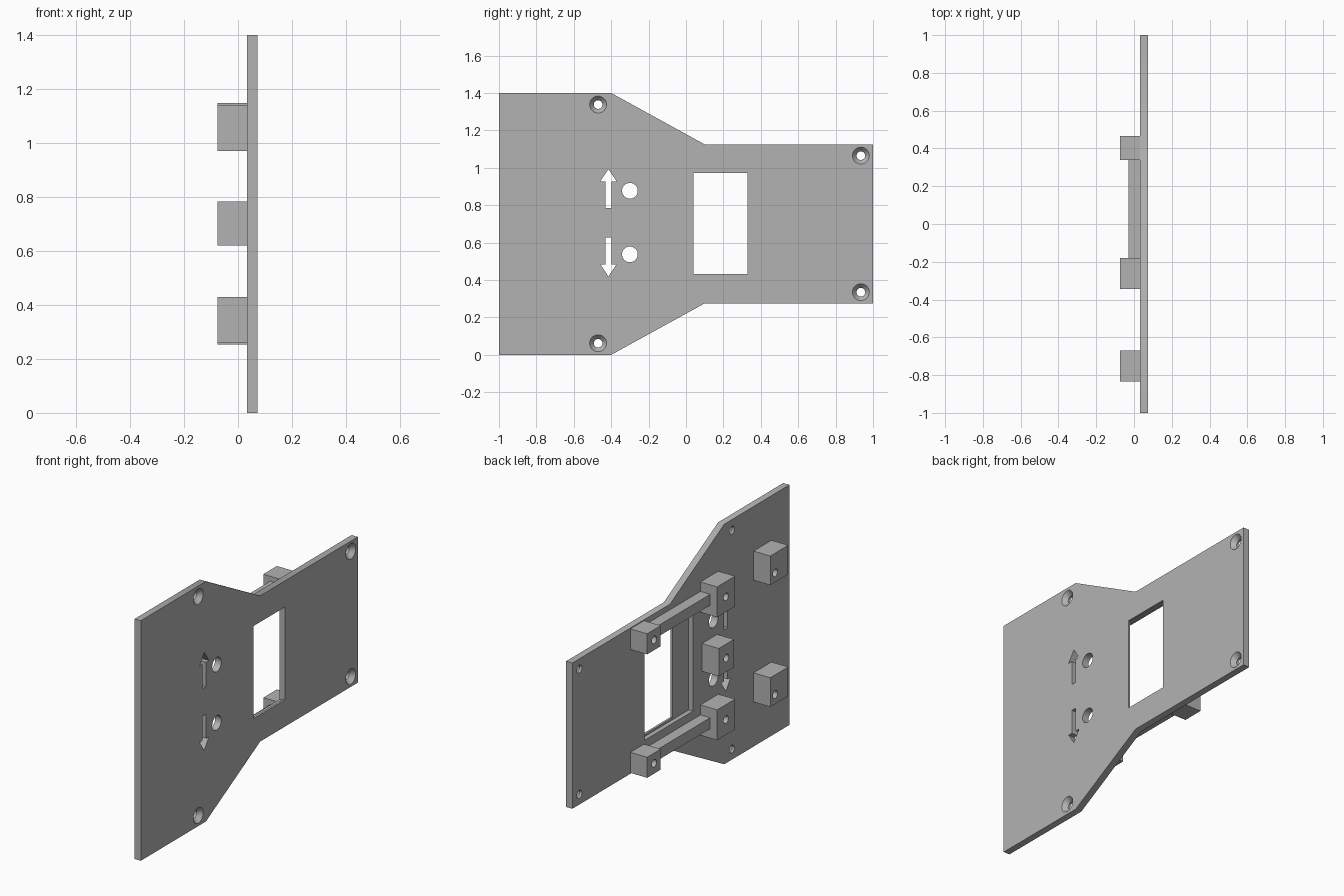
import bpy, bmesh, math
from mathutils import Matrix

if "Cube" in bpy.data.objects:
    bpy.data.objects.remove(bpy.data.objects["Cube"])

grey = bpy.data.materials.new("plain grey")
grey.use_nodes = True
grey.diffuse_color = (0.45, 0.45, 0.45, 1)
grey.node_tree.nodes["Principled BSDF"].inputs["Base Color"].default_value = (0.45, 0.45, 0.45, 1)

BACK, FACE, TIP = 0.033, 0.073, -0.075   # plate back, plate face, block ends (x)
MID = 0.7                                # height of the mirror line


def finish(name, bm):
    bmesh.ops.recalc_face_normals(bm, faces=bm.faces)
    mesh = bpy.data.meshes.new(name)
    bm.to_mesh(mesh)
    bm.free()
    mesh.materials.append(grey)
    obj = bpy.data.objects.new(name, mesh)
    bpy.context.collection.objects.link(obj)
    return obj


def prism(name, outline, x0, x1):
    """Outline in (y, z), extruded along x."""
    bm = bmesh.new()
    face = bm.faces.new([bm.verts.new((x0, y, z)) for y, z in outline])
    new = bmesh.ops.extrude_face_region(bm, geom=[face])["geom"]
    moved = [v for v in new if isinstance(v, bmesh.types.BMVert)]
    bmesh.ops.translate(bm, verts=moved, vec=(x1 - x0, 0, 0))
    return finish(name, bm)


def box(name, y0, y1, z0, z1, x0, x1):
    return prism(name, [(y0, z0), (y1, z0), (y1, z1), (y0, z1)], x0, x1)


def cone(name, y, z, x0, x1, r0, r1):
    bm = bmesh.new()
    place = Matrix.Translation(((x0 + x1) / 2, y, z)) @ Matrix.Rotation(math.pi / 2, 4, "Y")
    bmesh.ops.create_cone(bm, cap_ends=True, segments=32, radius1=r0, radius2=r1,
                          depth=x1 - x0, matrix=place)
    return finish(name, bm)


def cut(obj, cutters):
    for c in cutters:
        mod = obj.modifiers.new("cut", "BOOLEAN")
        mod.operation, mod.solver, mod.object = "DIFFERENCE", "EXACT", c
    deps = bpy.context.evaluated_depsgraph_get()
    mesh = bpy.data.meshes.new_from_object(obj.evaluated_get(deps))
    obj.modifiers.clear()
    obj.data = mesh
    for c in cutters:
        bpy.data.objects.remove(c)


# Base plate outline: wide front, tapering to a narrow rear
lower = [(-1, 0), (-0.4, 0), (0.1, 0.275), (1, 0.275)]
upper = [(y, 2 * MID - z) for y, z in reversed(lower)]
plate = prism("base_plate", lower + upper, BACK, FACE)

# Window, with a larger shallow pocket behind it
cutters = [box("window", 0.04, 0.33, 0.432, 0.972, 0, 0.1),
           box("pocket", -0.11, 0.335, 0.42, 0.98, 0, 0.06)]

arrow = [(0, 0.287), (-0.043, 0.222), (-0.016, 0.222), (-0.016, 0.08),
         (0.016, 0.08), (0.016, 0.222), (0.043, 0.222)]
for s in (-1, 1):
    # Arrow slots and round holes
    cutters.append(prism("arrow", [(y - 0.415, 0.706 + s * z) for y, z in arrow], 0, 0.1))
    cutters.append(cone("round_hole", -0.3, 0.707 + s * 0.17, 0, 0.1, 0.042, 0.042))
    # Countersunk screw holes
    for y, dz in ((-0.47, 0.638), (0.935, 0.365)):
        z = MID + s * dz
        cutters.append(cone("screw_hole", y, z, 0, 0.1, 0.023, 0.023))
        cutters.append(cone("countersink", y, z, 0.047, FACE + 0.001, 0.023, 0.046))
cut(plate, cutters)


def post(name, y0, y1, z0, z1, hole_y, hole_z):
    """Mounting block with a blind pilot hole in its end."""
    block = box(name, y0, y1, z0, z1, TIP, BACK)
    cut(block, [cone("pilot", hole_y, hole_z, TIP - 0.02, 0.01, 0.022, 0.022)])


# Mounting blocks and rails, mirrored about the middle height
for side, s in (("lower", -1), ("upper", 1)):
    def span(a, b):
        return sorted((MID + s * a, MID + s * b))
    post(side + "_front_block", -0.835, -0.67, *span(0.27, 0.44), -0.715, MID + s * 0.355 - 0.03)
    post(side + "_middle_block", -0.345, -0.18, *span(0.27, 0.447), -0.262, MID + s * 0.358)
    post(side + "_rear_block", 0.34, 0.465, *span(0.3, 0.42), 0.4, MID + s * 0.36)
    box(side + "_rail", -0.18, 0.34, *span(0.328, 0.392), -0.03, BACK)
post("centre_block", -0.335, -0.195, 0.62, 0.782, -0.265, 0.7)

# Smooth the round hole walls, keep edges sharp
bpy.ops.object.select_all(action="DESELECT")
for obj in bpy.context.collection.objects:
    if obj.type == "MESH" and grey.name in obj.data.materials:
        obj.select_set(True)
        bpy.context.view_layer.objects.active = obj
bpy.ops.object.shade_smooth_by_angle(angle=math.radians(30))
